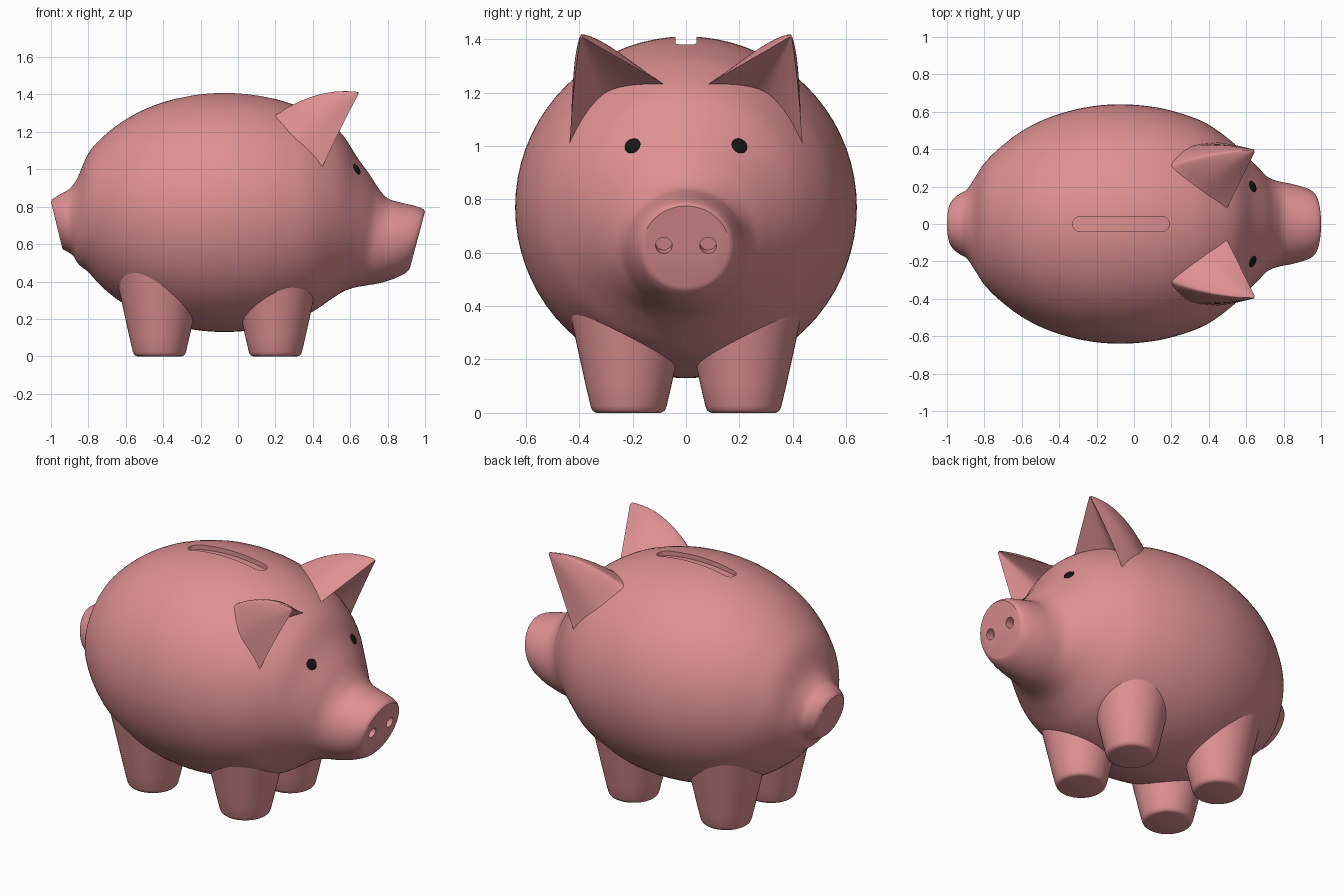
import bpy, bmesh, math
from mathutils import Vector

if "Cube" in bpy.data.objects:
    bpy.data.objects.remove(bpy.data.objects["Cube"])


def material(name, rgb):
    m = bpy.data.materials.new(name)
    m.diffuse_color = (*rgb, 1)
    m.use_nodes = True
    m.node_tree.nodes["Principled BSDF"].inputs["Base Color"].default_value = m.diffuse_color
    return m


PINK = material("pink", (0.73, 0.28, 0.29))
BLACK = material("black", (0.008, 0.008, 0.008))


def spline(pts, n):
    """Smooth Catmull-Rom curve through points of any dimension."""
    p = [pts[0]] + list(pts) + [pts[-1]]
    out = []
    for i in range(1, len(p) - 2):
        for k in range(n):
            t = k / n
            out.append(tuple(
                b + 0.5 * t * (c - a + t * (2 * a - 5 * b + 4 * c - d + t * (3 * (b - c) + d - a)))
                for a, b, c, d in zip(*p[i - 1:i + 3])))
    return out + [tuple(pts[-1])]


def loft(name, rings, mat=PINK):
    """Skin a list of closed rings and cap both ends."""
    bm = bmesh.new()
    vs = [[bm.verts.new(p) for p in r] for r in rings]
    n = len(vs[0])
    for a, b in zip(vs, vs[1:]):
        for i in range(n):
            j = (i + 1) % n
            bm.faces.new((a[i], a[j], b[j], b[i]))
    bm.faces.new(vs[0])
    bm.faces.new(vs[-1])
    bmesh.ops.recalc_face_normals(bm, faces=bm.faces)
    me = bpy.data.meshes.new(name)
    bm.to_mesh(me)
    bm.free()
    ob = bpy.data.objects.new(name, me)
    bpy.context.collection.objects.link(ob)
    me.materials.append(mat)
    return ob


def activate(ob):
    bpy.ops.object.select_all(action='DESELECT')
    ob.select_set(True)
    bpy.context.view_layer.objects.active = ob


def smooth(ob, angle=35):
    activate(ob)
    bpy.ops.object.shade_smooth_by_angle(angle=math.radians(angle))


def cut(ob, cutter):
    activate(ob)
    m = ob.modifiers.new("cut", 'BOOLEAN')
    m.operation = 'DIFFERENCE'
    m.solver = 'EXACT'
    m.object = cutter
    bpy.ops.object.modifier_apply(modifier=m.name)
    bpy.data.objects.remove(cutter)


def belly(x):
    return 0.64 * math.sqrt(1 - ((x + 0.07) / 0.84) ** 2)


# Body: sections given as top x, top z, bottom x, bottom z, half width
tail = [(-1.0, .828, -.94, .58, .122), (-.985, .845, -.932, .57, .14),
        (-.945, .87, -.905, .555, .165), (-.905, .893, -.88, .535, .185),
        (-.86, .95, -.85, .49, .24), (-.80, 1.085, -.80, .45, .325)]
middle = [(x, .77 + belly(x), x, .77 - belly(x), belly(x))
          for x in (-.72, -.6, -.45, -.26, -.07, .12, .28, .4)]
snout = [(.545, 1.2, .49, .30, .445), (.64, 1.06, .56, .345, .365), (.705, .97, .62, .367, .30),
         (.75, .9, .68, .378, .25), (.80, .845, .75, .39, .228), (.87, .822, .82, .41, .214),
         (.94, .806, .88, .436, .196), (.985, .79, .91, .458, .178), (1.0, .775, .92, .474, .162)]


def section(tx, tz, bx, bz, w, n=72):
    top, bot = Vector((tx, 0, tz)), Vector((bx, 0, bz))
    mid, up = (top + bot) / 2, (top - bot) / 2
    return [mid + up * math.cos(2 * math.pi * i / n)
            + Vector((0, w * math.sin(2 * math.pi * i / n), 0)) for i in range(n)]


body = loft("body", [section(*s) for s in spline(tail + middle + snout, 5)])
bpy.context.view_layer.update()

# Eyes: flattened beads resting on the face
for side, s in (("left", 1), ("right", -1)):
    hit, loc, nor, _ = body.ray_cast(Vector((2, .2 * s, 1.0)), Vector((-1, 0, 0)))
    bpy.ops.mesh.primitive_uv_sphere_add(segments=24, ring_count=12, radius=.031, location=loc)
    eye = bpy.context.object
    eye.name = side + "_eye"
    eye.scale = (1, 1, .35)
    eye.rotation_euler = nor.to_track_quat('Z', 'Y').to_euler()
    eye.data.materials.append(BLACK)
    smooth(eye)

# Coin slot: rounded trench following the curve of the back
rings = []
c, half, r = -.07, .258, .04
N = 40
for i in range(N + 1):
    u = -math.cos(math.pi * i / N)
    x = c + half * u * .9999
    over = max(0, abs(x - c) - (half - r))
    h = math.sqrt(max(r * r - over * over, 1e-6))
    z = .77 + belly(x) - .03
    rings.append([(x, -h, z), (x, h, z), (x, h, 1.5), (x, -h, 1.5)])
cut(body, loft("slot_cutter", rings))

# Nostrils: short holes square to the snout face
axis = Vector((.966, 0, -.258))
for s in (1, -1):
    bpy.ops.mesh.primitive_cylinder_add(vertices=20, radius=.031, depth=.1,
                                        location=(.961, .083 * s, .627),
                                        rotation=axis.to_track_quat('Z', 'Y').to_euler())
    cut(body, bpy.context.object)
smooth(body)

# Legs: tapered stumps with a rounded foot edge
foot = [(.118, 0), (.128, .003), (.136, .01), (.142, .024), (.16, .1), (.204, .3), (.24, .46)]
for end, x in (("front", .2), ("back", -.42)):
    for side, s in (("left", 1), ("right", -1)):
        leg = loft(f"{end}_{side}_leg", [
            [(x + q * math.cos(a), .215 * s + q * math.sin(a), z)
             for a in (2 * math.pi * i / 48 for i in range(48))] for q, z in foot])
        smooth(leg)

# Ears: forward-facing cups narrowing to a tip; each point carries its back bulge
inner, outer = (.5, .09, 1.235, 0), (.455, .435, 1.02, .2)
back = [inner, (.36, .18, 1.29, .7), (.225, .28, 1.295, 1), (.20, .33, 1.265, 1),
        (.30, .415, 1.15, .6), outer]
hollow = [outer, (.40, .35, 1.13, 0), (.39, .26, 1.19, 0), inner]
outline = spline(back, 6) + spline(hollow, 6)[1:-1]
tip = Vector((.65, .395, 1.412))
for side, s in (("left", 1), ("right", -1)):
    rings = []
    for k in [1.12, 1, .9, .8, .7, .6, .5, .4, .3, .2, .12, .06, .03]:
        bulge = max(0, 4 * k * (1 - k))
        ring = []
        for x, y, z, b in outline:
            p = tip + (Vector((x, y, z)) - tip) * k + Vector((0, .02, .045)) * b * bulge
            ring.append((p.x, p.y * s, p.z))
        rings.append(ring)
    smooth(loft(side + "_ear", rings), 45)
